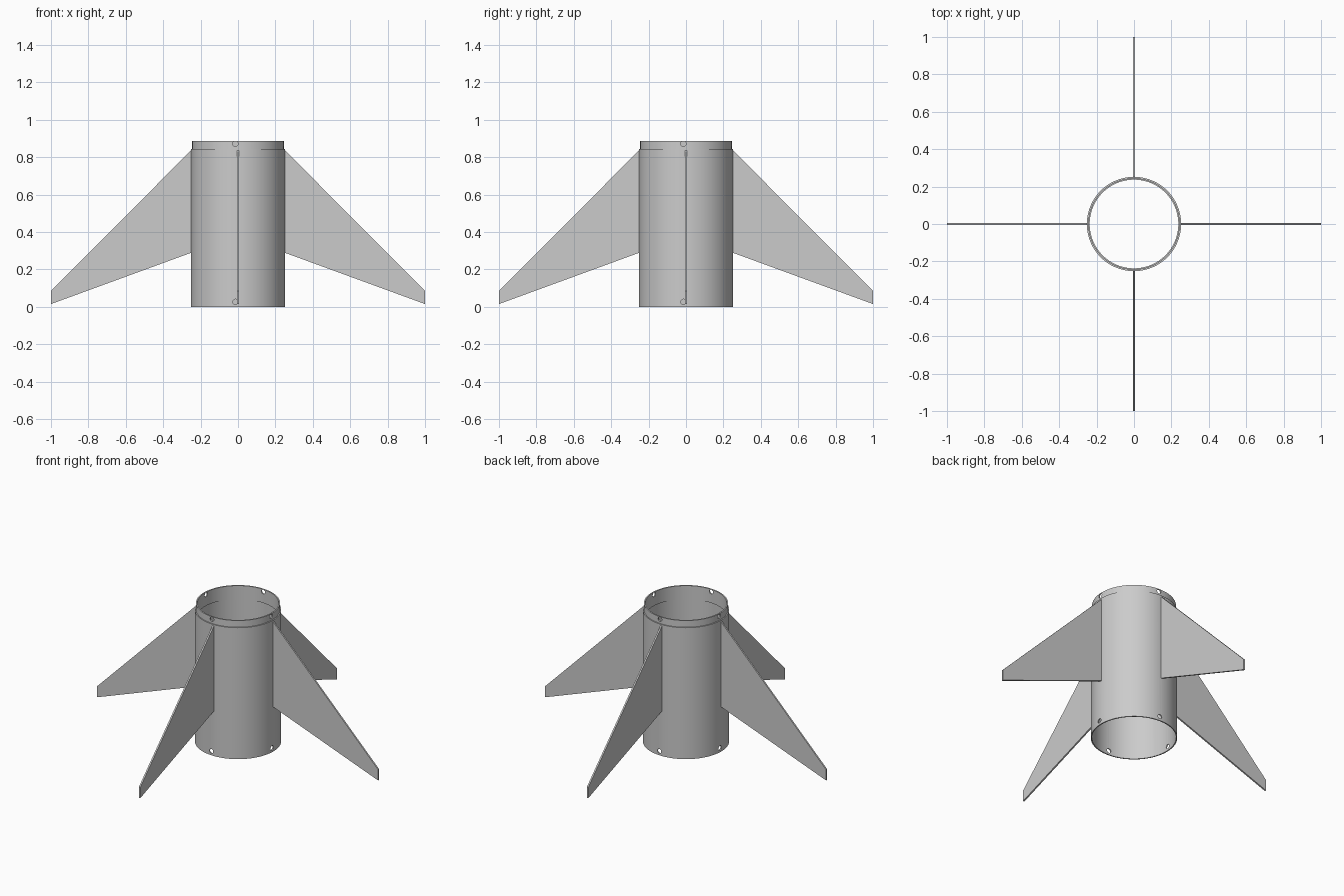
import bpy
import bmesh
from math import pi, radians
from mathutils import Matrix, Vector

default = bpy.data.objects.get("Cube")
if default:
    bpy.data.objects.remove(default)

grey = bpy.data.materials.new("plain_grey")
grey.use_nodes = True
grey.diffuse_color = (0.6, 0.6, 0.6, 1)
grey.node_tree.nodes["Principled BSDF"].inputs["Base Color"].default_value = (0.6, 0.6, 0.6, 1)


def make_object(name, bm):
    bmesh.ops.recalc_face_normals(bm, faces=bm.faces)
    mesh = bpy.data.meshes.new(name)
    bm.to_mesh(mesh)
    bm.free()
    mesh.materials.append(grey)
    obj = bpy.data.objects.new(name, mesh)
    bpy.context.collection.objects.link(obj)
    return obj


# Hollow tube with a coupling sleeve seated in its upper end
def make_tube(outer, inner, sleeve_inner, shoulder, top, sleeve_bottom):
    bm = bmesh.new()
    profile = [(inner, 0), (outer, 0), (outer, shoulder), (inner, shoulder),
               (inner, top), (sleeve_inner, top),
               (sleeve_inner, sleeve_bottom), (inner - 0.001, sleeve_bottom)]
    verts = [bm.verts.new((r, 0, z)) for r, z in profile]
    edges = [bm.edges.new((verts[i - 1], verts[i])) for i in range(len(verts))]
    bmesh.ops.spin(bm, geom=verts + edges, cent=(0, 0, 0), axis=(0, 0, 1),
                   angle=2 * pi, steps=96, use_merge=True)
    bmesh.ops.remove_doubles(bm, verts=bm.verts, dist=0.0001)
    return make_object("body_tube", bm)


tube = make_tube(0.252, 0.245, 0.237, 0.845, 0.888, 0.80)

# Screw holes, one high and one low on each quarter, slightly off centre
bm = bmesh.new()
for quarter in range(4):
    for z in (0.027, 0.872):
        place = (Matrix.Rotation(quarter * pi / 2, 4, "Z")
                 @ Matrix.Translation((-0.014, -0.245, z))
                 @ Matrix.Rotation(pi / 2, 4, "X"))
        bmesh.ops.create_cone(bm, cap_ends=True, segments=20, radius1=0.014,
                              radius2=0.014, depth=0.08, matrix=place)
cutter = make_object("hole_cutter", bm)
cutter.hide_render = True

cut = tube.modifiers.new("screw_holes", "BOOLEAN")
cut.operation = "DIFFERENCE"
cut.solver = "EXACT"
cut.object = cutter
bpy.context.view_layer.objects.active = tube
tube.select_set(True)
bpy.ops.object.modifier_apply(modifier=cut.name)
bpy.data.objects.remove(cutter)
bpy.ops.object.shade_smooth_by_angle(angle=radians(30))


# Swept flat fins, one on each side
def make_fin(name, angle, thickness=0.01):
    bm = bmesh.new()
    outline = [(0.248, 0.29), (1, 0.015), (1, 0.085), (0.248, 0.84)]
    face = bm.faces.new([bm.verts.new((x, -thickness / 2, z)) for x, z in outline])
    side = bmesh.ops.extrude_face_region(bm, geom=[face])["geom"]
    moved = [v for v in side if isinstance(v, bmesh.types.BMVert)]
    bmesh.ops.translate(bm, verts=moved, vec=Vector((0, thickness, 0)))
    bm.transform(Matrix.Rotation(angle, 4, "Z"))
    return make_object(name, bm)


for i, name in enumerate(("left_fin", "back_fin", "right_fin", "front_fin")):
    make_fin(name, i * pi / 2)
